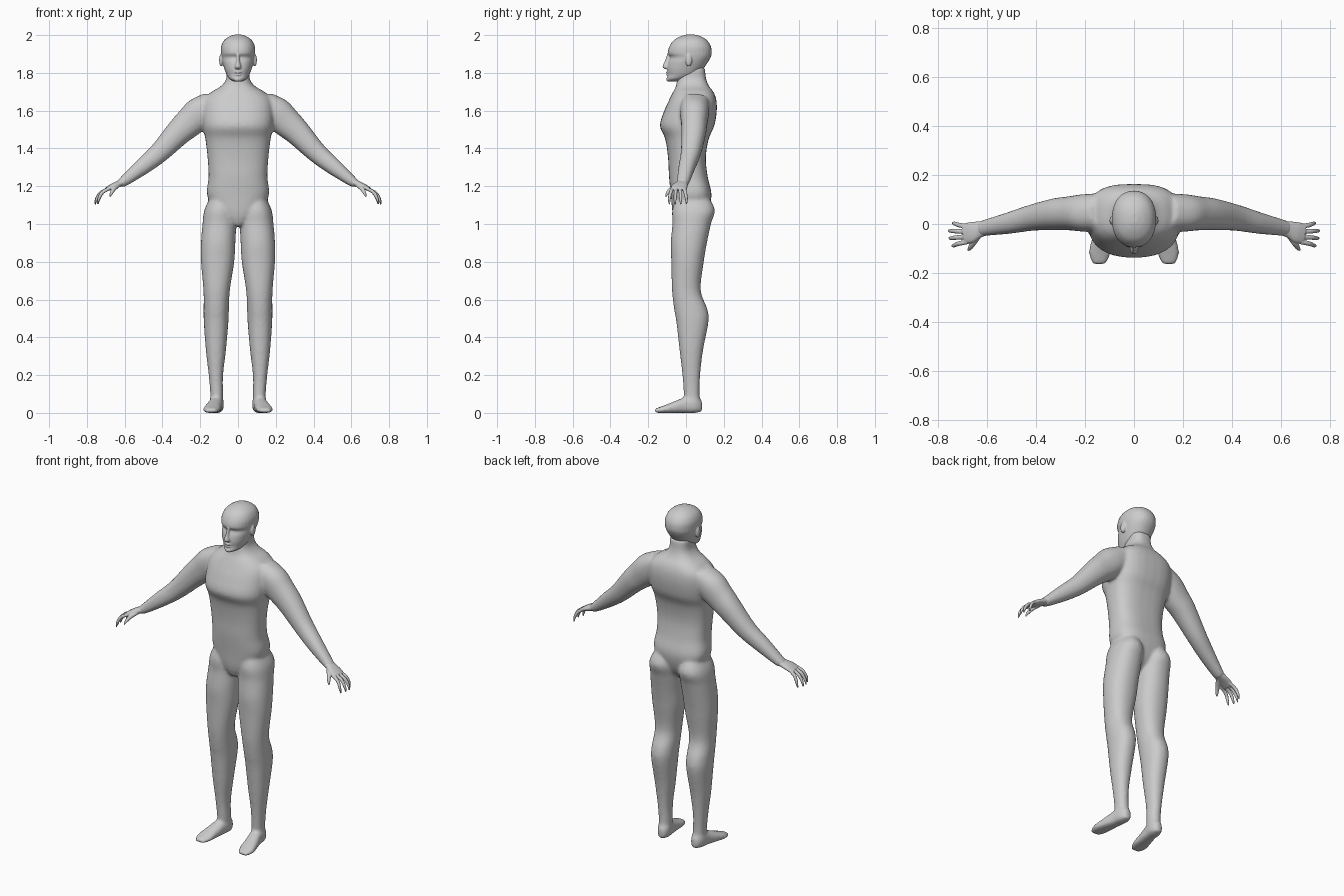
import bpy, bmesh, math
from mathutils import Vector, Matrix

default_cube = bpy.data.objects.get("Cube")
if default_cube:
    bpy.data.objects.remove(default_cube, do_unlink=True)

skin_grey = bpy.data.materials.new("skin_grey")
skin_grey.use_nodes = True
GREY = (0.6, 0.6, 0.6, 1)
skin_grey.diffuse_color = GREY
skin_grey.node_tree.nodes["Principled BSDF"].inputs["Base Color"].default_value = GREY

BOTH = (1, -1)
CENTRE = (1,)


def spline(sections, steps):
    """Smoothly interpolate the section rows."""
    rows = [sections[0]] + list(sections) + [sections[-1]]
    result = []
    for p, q, r, s in zip(rows, rows[1:], rows[2:], rows[3:]):
        for i in range(steps):
            t = i / steps
            result.append([b + t / 2 * (c - a + t * (2 * a - 5 * b + 4 * c - d
                          + t * (3 * (b - c) + d - a)))
                           for a, b, c, d in zip(p, q, r, s)])
    return result + [list(sections[-1])]


def loft(bm, sections, along=(0, 0, 1), depth=(0, 1, 0), sides=CENTRE,
         front=2.2, back=2.2, count=32, steps=5):
    """Skin rings of (x, y, z, half width, half depth) set square to one axis."""
    axis = Vector(along).normalized()
    across = Vector(depth).cross(axis).normalized()
    deep = axis.cross(across)
    for side in sides:
        rings = []
        for x, y, z, a, b in spline(sections, steps):
            ring = []
            for k in range(count):
                angle = math.tau * k / count
                c, s = math.cos(angle), math.sin(angle)
                power = 2 / (front if s < 0 else back)
                p = Vector((x, y, z))
                p += across * math.copysign(abs(c) ** power, c) * a
                p += deep * math.copysign(abs(s) ** power, s) * b
                ring.append(bm.verts.new((p.x * side, p.y, p.z)))
            rings.append(ring)
        faces = [bm.faces.new(rings[0]), bm.faces.new(rings[-1])]
        for low, high in zip(rings, rings[1:]):
            for k in range(count):
                n = (k + 1) % count
                faces.append(bm.faces.new((low[k], low[n], high[n], high[k])))
        bmesh.ops.recalc_face_normals(bm, faces=faces)


def ball(bm, place, size, sides=CENTRE):
    for side in sides:
        x, y, z = place
        matrix = Matrix.Translation((x * side, y, z)) @ Matrix.Diagonal((*size, 1))
        bmesh.ops.create_uvsphere(bm, u_segments=20, v_segments=12, radius=1, matrix=matrix)


def finish(name, bm, voxel, passes):
    """Fuse the overlapping pieces into one smooth skin."""
    mesh = bpy.data.meshes.new(name)
    bm.to_mesh(mesh)
    bm.free()
    mesh.materials.append(skin_grey)
    mesh.polygons.foreach_set("use_smooth", [True] * len(mesh.polygons))
    obj = bpy.data.objects.new(name, mesh)
    bpy.context.collection.objects.link(obj)
    fuse = obj.modifiers.new("fuse", "REMESH")
    fuse.mode = "VOXEL"
    fuse.voxel_size = voxel
    fuse.use_smooth_shade = True
    relax = obj.modifiers.new("relax", "SMOOTH")
    relax.factor = 0.5
    relax.iterations = passes
    return obj


def upright(rows):
    """Turn (front, back, z, half width) rows into centred rings."""
    return [(0, (f + b) / 2, z, a, (b - f) / 2) for f, b, z, a in rows]


# Body: torso with neck
body = bmesh.new()
loft(body, upright([
    (-.05, .06, .99, .02), (-.07, .11, 1.05, .11), (-.08, .135, 1.15, .163),
    (-.09, .115, 1.25, .156), (-.095, .105, 1.35, .161), (-.11, .12, 1.45, .173),
    (-.138, .15, 1.52, .187), (-.115, .163, 1.6, .19), (-.088, .16, 1.66, .18),
    (-.068, .145, 1.70, .14), (-.053, .122, 1.73, .09), (-.047, .106, 1.77, .062),
    (-.04, .1, 1.83, .06)]), front=2.4, back=2.8)

# Body: legs
loft(body, [
    (.09, .03, 1.17, .04, .07), (.096, .04, 1.08, .08, .112), (.099, .03, 1, .089, .102),
    (.105, .015, .9, .091, .096), (.108, .008, .8, .088, .086), (.113, .002, .65, .07, .076),
    (.115, .025, .55, .067, .088), (.116, .034, .48, .065, .085), (.117, .028, .33, .053, .062),
    (.117, .028, .2, .038, .047), (.113, .03, .1, .034, .042), (.113, .035, .03, .034, .042)],
    sides=BOTH)

# Body: feet
loft(body, [
    (.11, .085, .035, .018, .028), (.112, .05, .05, .037, .05), (.118, 0, .043, .037, .043),
    (.13, -.06, .031, .042, .031), (.14, -.12, .019, .045, .019), (.142, -.166, .011, .027, .011)],
    along=(0, -1, 0), depth=(0, 0, 1), sides=BOTH, front=3)

# Body: arms
loft(body, [
    (.13, .05, 1.645, .065, .075), (.2, .045, 1.59, .085, .077), (.26, .043, 1.535, .079, .07),
    (.32, .04, 1.48, .069, .065), (.42, .025, 1.375, .054, .053), (.51, .004, 1.3, .044, .044),
    (.605, -.015, 1.225, .028, .034), (.63, -.02, 1.21, .022, .03)],
    along=(.4, -.06, -.365), sides=BOTH)
finish("body", body, .008, 10)

# Head: skull, brow, eye hollows and jaw
head = bmesh.new()
loft(head, upright([
    (-.092, -.03, 1.755, .022), (-.1, .01, 1.768, .044), (-.096, .06, 1.79, .06),
    (-.099, .09, 1.82, .072), (-.094, .115, 1.855, .082), (-.084, .13, 1.882, .087),
    (-.096, .136, 1.905, .09), (-.088, .132, 1.94, .089), (-.066, .112, 1.972, .074),
    (-.03, .08, 1.993, .046), (.005, .045, 2.003, .015)]))

# Head: nose, lips, chin and ears
loft(head, [(0, -.085, 1.905, .008, .012), (0, -.094, 1.865, .009, .018),
            (0, -.1, 1.832, .017, .024), (0, -.094, 1.82, .012, .016)], count=16)
ball(head, (0, -.092, 1.803), (.022, .015, .006))
ball(head, (0, -.091, 1.79), (.019, .014, .006))
ball(head, (0, -.09, 1.766), (.022, .015, .013))
ball(head, (.09, .014, 1.867), (.01, .018, .033), BOTH)
finish("head", head, .004, 4)

# Hands: palm, then curled fingers from little finger to forefinger, then thumb
for name, side in (("left_hand", CENTRE), ("right_hand", (-1,))):
    hand = bmesh.new()
    loft(hand, [(.595, -.015, 1.228, .022, .028), (.63, -.022, 1.213, .018, .033),
                (.665, -.034, 1.199, .015, .042), (.697, -.04, 1.183, .011, .04)],
         along=(.09, -.02, -.04), sides=side)
    for i, reach in enumerate((.042, .058, .056, .044)):
        y = -.01 - .021 * i
        tip = y + .012 - .009 * i
        loft(hand, [(.68, y, 1.189, .01, .01), (.695 + reach * .5, (y + tip) / 2, 1.168, .0095, .0095),
                    (.697 + reach * .9, tip, 1.135, .008, .008), (.7 + reach, tip, 1.105, .004, .004)],
             along=(.05, 0, -.06), sides=side, count=12)
    loft(hand, [(.63, -.04, 1.208, .012, .012), (.655, -.075, 1.188, .012, .012),
                (.67, -.098, 1.165, .009, .009), (.678, -.108, 1.145, .004, .004)],
         along=(.04, -.06, -.05), sides=side, count=12)
    finish(name, hand, .003, 3)
